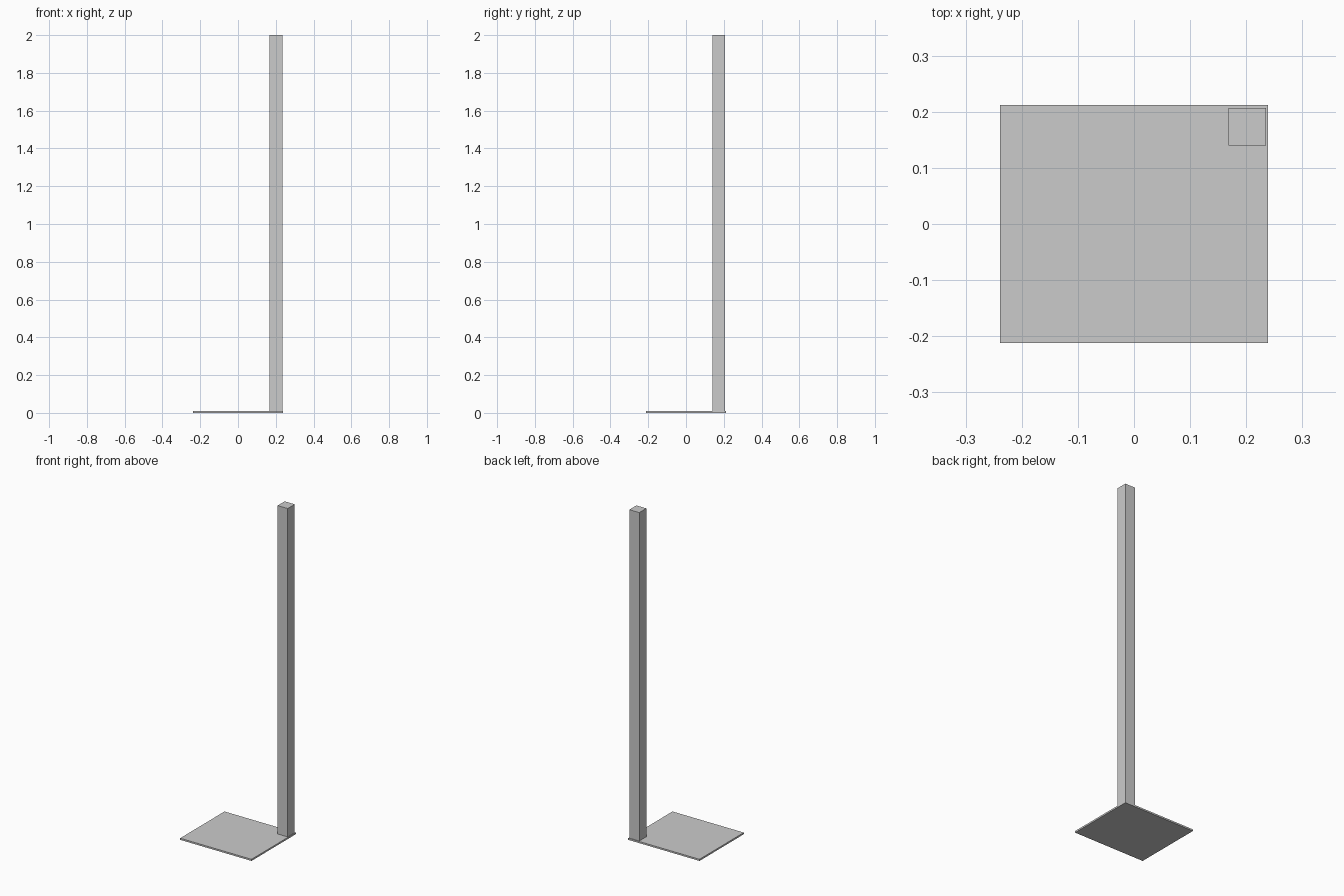
import bpy

if "Cube" in bpy.data.objects:
    bpy.data.objects.remove(bpy.data.objects["Cube"])


def box(name, x0, x1, y0, y1, z0, z1):
    """Axis-aligned box given by its limits."""
    bpy.ops.mesh.primitive_cube_add(
        size=1, location=((x0 + x1) / 2, (y0 + y1) / 2, (z0 + z1) / 2))
    ob = bpy.context.object
    ob.name = name
    ob.scale = (x1 - x0, y1 - y0, z1 - z0)
    bpy.ops.object.transform_apply(location=False, rotation=False, scale=True)
    return ob


PLATE = 0.01  # plate thickness

# Thin rectangular base plate
box("base_plate", -0.239, 0.239, -0.212, 0.212, 0, PLATE)

# Tall square post near the back right corner, standing on the plate
box("post", 0.168, 0.235, 0.14, 0.207, PLATE, 2.0)
